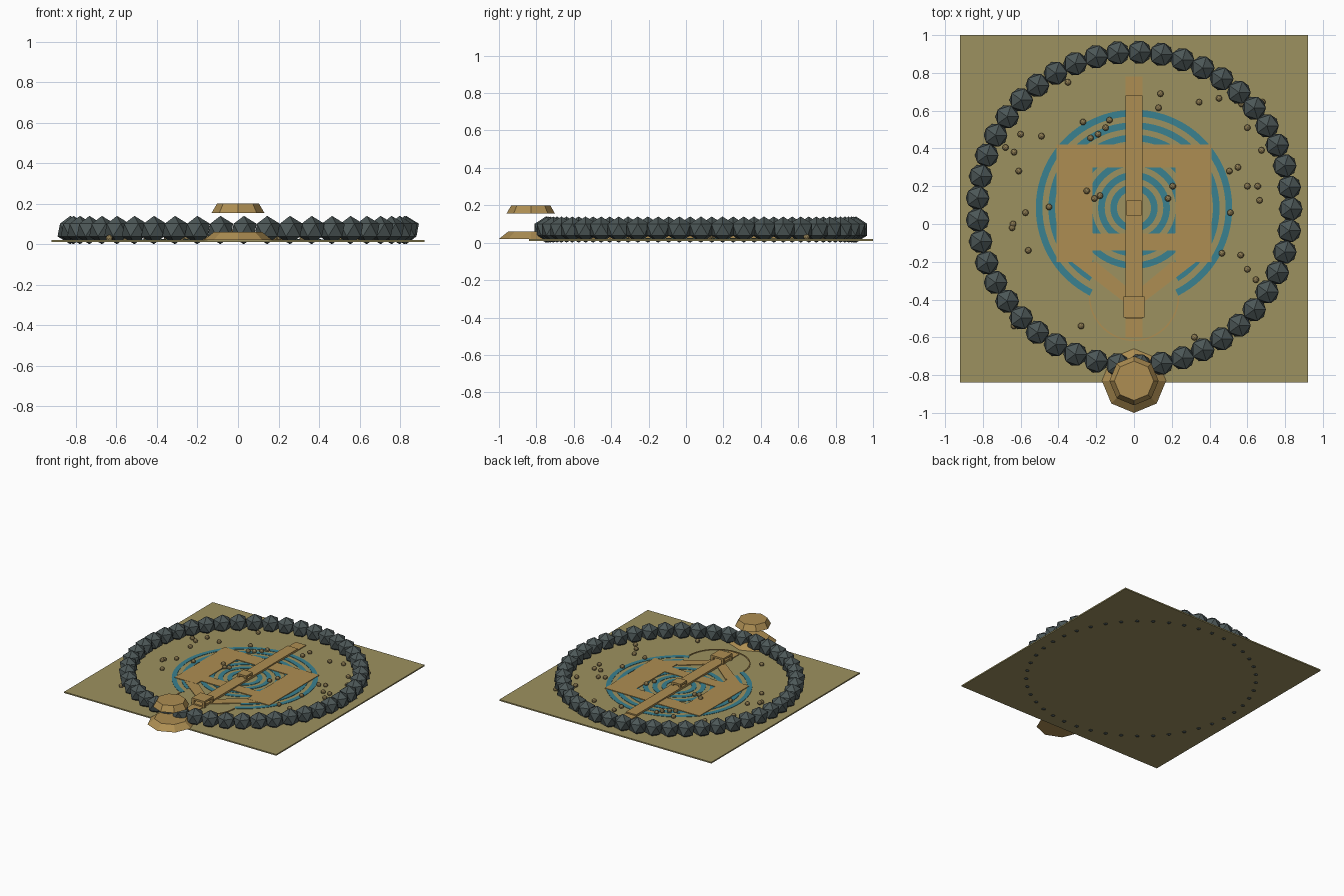
import bpy, bmesh, math
from mathutils import Matrix, Vector

if "Cube" in bpy.data.objects:
    bpy.data.objects.remove(bpy.data.objects["Cube"])


def material(name, rgb):
    m = bpy.data.materials.new(name)
    m.diffuse_color = (*rgb, 1)
    m.use_nodes = True
    m.node_tree.nodes["Principled BSDF"].inputs["Base Color"].default_value = m.diffuse_color
    return m


OLIVE = material("dry grass", (0.335, 0.285, 0.115))
STONE = material("dark stone", (0.072, 0.095, 0.095))
SAND = material("sandstone", (0.42, 0.27, 0.085))
TEAL = material("teal water", (0.042, 0.22, 0.28))
PEBBLE = material("brown pebble", (0.27, 0.20, 0.085))

CENTRE = Vector((0, 0.085, 0))
GROUND = 0.02


def finish(name, bm, mat):
    bmesh.ops.recalc_face_normals(bm, faces=bm.faces)
    me = bpy.data.meshes.new(name)
    bm.to_mesh(me)
    bm.free()
    me.materials.append(mat)
    ob = bpy.data.objects.new(name, me)
    bpy.context.collection.objects.link(ob)
    return ob


def add_box(bm, x0, x1, y0, y1, z0, z1):
    m = Matrix.Translation(((x0 + x1) / 2, (y0 + y1) / 2, (z0 + z1) / 2)) \
        @ Matrix.Diagonal((x1 - x0, y1 - y0, z1 - z0, 1))
    bmesh.ops.create_cube(bm, size=1, matrix=m)


def add_prism(bm, pts, z0, z1):
    face = bm.faces.new([bm.verts.new((x, y, z0)) for x, y in pts])
    res = bmesh.ops.extrude_face_region(bm, geom=[face], use_keep_orig=True)
    for v in res["geom"]:
        if isinstance(v, bmesh.types.BMVert):
            v.co.z = z1


def add_arc(bm, c, r_out, r_in, a0, a1, z0, z1, n=72):
    """Flat ring sector of rectangular section."""
    rows = []
    for i in range(n + 1):
        a = a0 + (a1 - a0) * i / n
        d = Vector((math.cos(a), math.sin(a), 0))
        rows.append([bm.verts.new((c.x + d.x * r, c.y + d.y * r, z))
                     for r, z in ((r_in, z0), (r_out, z0), (r_out, z1), (r_in, z1))])
    for p, q in zip(rows, rows[1:]):
        for k in range(4):
            bm.faces.new((p[k], p[(k + 1) % 4], q[(k + 1) % 4], q[k]))
    bm.faces.new(rows[0])
    bm.faces.new(rows[-1][::-1])


# ground slab
bm = bmesh.new()
add_box(bm, -0.92, 0.92, -0.84, 1.0, 0.01, GROUND)
finish("ground_slab", bm, OLIVE)

# circle of boulders
bm = bmesh.new()
for i in range(45):
    a = math.radians(8 * i)
    p = (0.83 * math.cos(a), 0.08 + 0.83 * math.sin(a), 0.07)
    bmesh.ops.create_icosphere(bm, subdivisions=1, radius=0.07,
                               matrix=Matrix.Translation(p))
finish("boulder_circle", bm, STONE)

# concentric water channels; the outer ones stop short of the entrance
bm = bmesh.new()
for r in (0.52, 0.453, 0.388, 0.322, 0.256, 0.19, 0.125):
    gap = math.acos(0.235 / r) if r > 0.33 else math.radians(89)
    add_arc(bm, CENTRE, r, r - 0.035, -gap, math.pi + gap, 0.019, 0.0225)
finish("water_channels", bm, TEAL)

# low paved terraces around the inner court
bm = bmesh.new()
z0, z1 = 0.019, 0.026
add_box(bm, -0.41, 0.41, 0.30, 0.42, z0, z1)
add_box(bm, -0.22, 0.22, -0.14, -0.05, z0, z1)
for s in (-1, 1):
    add_box(bm, *sorted((s * 0.22, s * 0.41)), -0.20, 0.30, z0, z1)
    # slanted approach walls
    add_prism(bm, [(s * 0.33, -0.20), (s * 0.20, -0.20),
                   (s * 0.03, -0.34), (s * 0.03, -0.43)], z0, z1 - 0.001)
finish("terraces", bm, SAND)

# curved entrance kerb
bm = bmesh.new()
add_arc(bm, Vector((0, -0.38, 0)), 0.24, 0.232, math.pi, 2 * math.pi,
        0.019, 0.025, 24)
finish("entrance_kerb", bm, SAND)

# raised central causeway with lower ends
bm = bmesh.new()
add_box(bm, -0.045, 0.045, -0.50, 0.68, 0.019, 0.036)
add_box(bm, -0.045, 0.045, 0.68, 0.78, 0.019, 0.026)
add_box(bm, -0.045, 0.045, -0.60, -0.50, 0.019, 0.026)
finish("causeway", bm, SAND)


# small gates: a slab on four posts
def gate(name, y, half, top):
    bm = bmesh.new()
    add_box(bm, -half, half, y - half, y + half, top - 0.015, top)
    t = 0.018
    for sx in (-1, 1):
        for sy in (-1, 1):
            x, yy = sx * (half - t / 2), y + sy * (half - t / 2)
            add_box(bm, x - t / 2, x + t / 2, yy - t / 2, yy + t / 2,
                    0.019, top - 0.01)
    finish(name, bm, SAND)


gate("entrance_gate", -0.44, 0.055, 0.072)
gate("central_gate", 0.085, 0.04, 0.062)


# octagonal plinth and the canopy floating above it
def frustum(name, r0, r1, z0, z1):
    bm = bmesh.new()
    m = Matrix.Translation((0, -0.83, (z0 + z1) / 2))
    bmesh.ops.create_cone(bm, cap_ends=True, segments=8, radius1=r0,
                          radius2=r1, depth=z1 - z0, matrix=m)
    finish(name, bm, SAND)


frustum("plinth", 0.17, 0.12, 0.02, 0.06)
frustum("canopy", 0.13, 0.104, 0.155, 0.2)

# scattered pebbles
spots = [(-.35, .75), (-.27, .54), (-.13, .55), (-.15, .51), (-.19, .475),
         (-.23, .455), (-.49, .465), (-.6, .475), (-.68, .405), (-.635, .38),
         (-.61, .28), (-.25, .175), (-.21, .135), (-.18, .15), (-.45, .09),
         (-.575, .06), (-.64, 0), (-.645, -.02), (-.56, -.14), (.14, .69),
         (.13, .615), (.345, .645), (.45, .665), (.57, .635), (.68, .645),
         (.6, .51), (.675, .39), (.55, .3), (.505, .28), (.6, .2),
         (.655, .2), (.665, .125), (.51, .06), (.205, .2), (.18, .135),
         (.465, -.155), (.565, -.165), (.6, -.24), (.645, -.295),
         (.32, -.6), (-.28, -.54), (-.635, -.54)]
bm = bmesh.new()
for x, y in spots:
    bmesh.ops.create_icosphere(bm, subdivisions=2, radius=0.017,
                               matrix=Matrix.Translation((x, y, 0.03)))
finish("pebbles", bm, PEBBLE)
